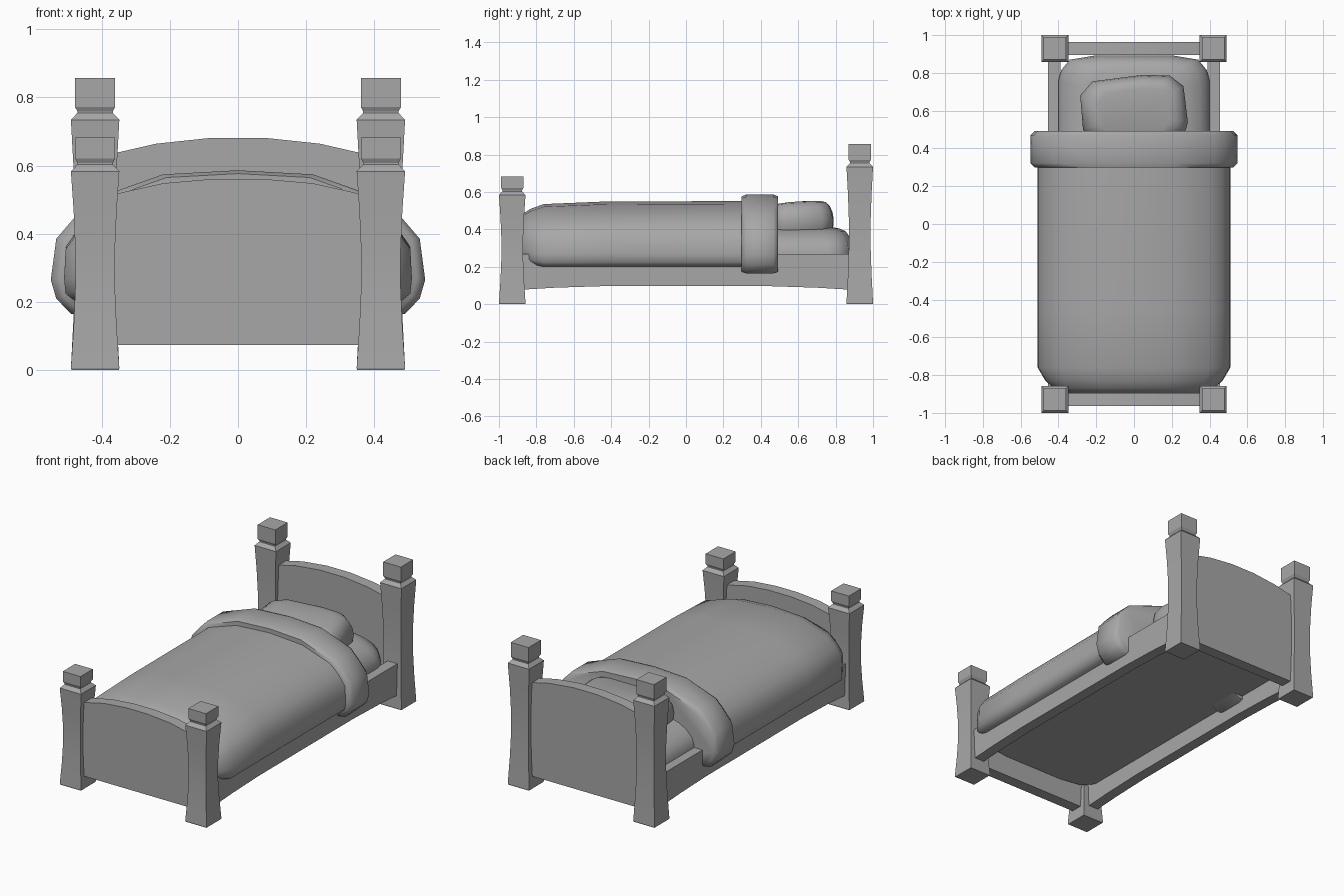
import bpy, bmesh, math

if "Cube" in bpy.data.objects:
    bpy.data.objects.remove(bpy.data.objects["Cube"], do_unlink=True)

GREY = (0.39, 0.39, 0.39, 1)
grey = bpy.data.materials.new("plain grey")
grey.use_nodes = True
grey.diffuse_color = GREY
grey.node_tree.nodes["Principled BSDF"].inputs["Base Color"].default_value = GREY


def loft(name, rings, smooth=20):
    """Skin a list of equal point rings and close both ends."""
    bm = bmesh.new()
    loops = [[bm.verts.new(p) for p in ring] for ring in rings]
    for a, b in zip(loops, loops[1:]):
        for i in range(len(a)):
            j = (i + 1) % len(a)
            bm.faces.new((a[i], a[j], b[j], b[i]))
    bm.faces.new(loops[0])
    bm.faces.new(loops[-1])
    bmesh.ops.recalc_face_normals(bm, faces=bm.faces)
    mesh = bpy.data.meshes.new(name)
    bm.to_mesh(mesh)
    bm.free()
    mesh.materials.append(grey)
    obj = bpy.data.objects.new(name, mesh)
    bpy.context.collection.objects.link(obj)
    bpy.ops.object.select_all(action='DESELECT')
    obj.select_set(True)
    bpy.context.view_layer.objects.active = obj
    bpy.ops.object.shade_smooth_by_angle(angle=math.radians(smooth))


def mirrored(half):
    """Close a half profile running from +x by mirroring it across x = 0."""
    return half + [(-x, z) for x, z in reversed(half) if x > 0]


def board(name, profile, y0, y1):
    loft(name, [[(x, y, z) for x, z in profile] for y in (y0, y1)])


# Corner posts: waisted shaft, narrow neck and square cap
def post(name, x, y, shoulder, top):
    sections = [(0.069, 0), (0.071, 0.006), (0.063, shoulder * 0.22),
                (0.058, shoulder * 0.42), (0.058, shoulder * 0.6), (0.063, shoulder * 0.8),
                (0.071, shoulder), (0.052, shoulder + 0.02), (0.052, shoulder + 0.025),
                (0.059, shoulder + 0.038), (0.059, top)]
    corners = [(1, 1), (-1, 1), (-1, -1), (1, -1)]
    loft(name, [[(x + h * a, y + h * b, z) for a, b in corners] for h, z in sections])


for side, sx in (("left", 1), ("right", -1)):
    post("head_post_" + side, 0.419 * sx, 0.929, 0.734, 0.857)
    post("foot_post_" + side, 0.419 * sx, -0.929, 0.583, 0.682)

    # Side rails with a gently arched lower edge
    rail = [(-0.9, 0.268), (-0.9, 0.076), (-0.7, 0.088), (-0.45, 0.096),
            (0.45, 0.096), (0.7, 0.088), (0.9, 0.076), (0.9, 0.268)]
    loft("side_rail_" + side, [[(x * sx, y, z) for y, z in rail] for x in (0.39, 0.455)])

# Arched end boards
board("headboard", mirrored([(0.38, 0.073), (0.38, 0.632), (0.24, 0.664), (0.08, 0.681)]),
      0.894, 0.963)
board("footboard", mirrored([(0.38, 0.073), (0.38, 0.512), (0.22, 0.548), (0.07, 0.561)]),
      -0.963, -0.894)

# Mattress: rounded in plan, domed from side to side
corner = [(0.4, 0.76), (0.385, 0.815), (0.34, 0.87), (0.2, 0.893)]
plan = mirrored(corner)
plan += [(x, -y) for x, y in reversed(plan)]
mattress_rings = []
for z, in_x, in_y in ((0.196, 0, 0), (0.28, 0, 0), (0.325, 0.015, 0.006), (0.36, 0.05, 0.018),
                      (0.39, 0.1, 0.04), (0.405, 0.16, 0.075), (0.413, 0.25, 0.12)):
    mattress_rings.append([(x * (1 - in_x / 0.4), y * (1 - in_y / 0.89), z) for x, y in plan])
loft("mattress", mattress_rings, smooth=60)

# Pillow, a little askew and sinking towards the quilt
outline = [(0.23, 0.45), (0.275, 0.5), (0.285, 0.54), (0.262, 0.73), (0.19, 0.785),
           (0.05, 0.79), (-0.22, 0.755), (-0.285, 0.68), (-0.27, 0.5), (-0.22, 0.45)]
pillow_rings = []
for z, s in ((0.37, 0.94), (0.41, 0.985), (0.45, 1), (0.49, 0.97), (0.525, 0.9), (0.545, 0.8),
             (0.552, 0.65)):
    pillow_rings.append([(x * s, 0.58 + (y - 0.58) * s, z - 0.1 * max(0, 0.6 - y) * (z > 0.5))
                         for x, y in outline])
loft("pillow", pillow_rings, smooth=60)

# Quilt: domed section tapering into a rounded foot end
dome = mirrored([(0.475, 0.2), (0.505, 0.225), (0.51, 0.27), (0.505, 0.365), (0.465, 0.422),
                 (0.405, 0.478), (0.22, 0.54), (0, 0.555)])
quilt_rings = []
for y, sx, low, high in ((-0.895, 0.72, 0.27, 0.45), (-0.87, 0.83, 0.24, 0.485),
                         (-0.83, 0.92, 0.215, 0.51), (-0.76, 1, 0.2, 0.535),
                         (-0.45, 1, 0.2, 0.548), (0.45, 1, 0.2, 0.552)):
    scale = (high - low) / 0.355
    quilt_rings.append([(x * sx, y, low + (z - 0.2) * scale) for x, z in dome])
loft("quilt", quilt_rings, smooth=60)

# Turned-down band across the quilt, with softened rims
band = mirrored([(0.32, 0.2), (0.385, 0.167), (0.49, 0.165), (0.533, 0.21), (0.549, 0.265),
                 (0.533, 0.385), (0.48, 0.447), (0.428, 0.5), (0.22, 0.574), (0, 0.586)])
loft("quilt_fold",
     [[(x * s, y, 0.37 + (z - 0.37) * s) for x, z in band]
      for y, s in ((0.298, 0.955), (0.322, 1), (0.468, 1), (0.493, 0.955))], smooth=60)
